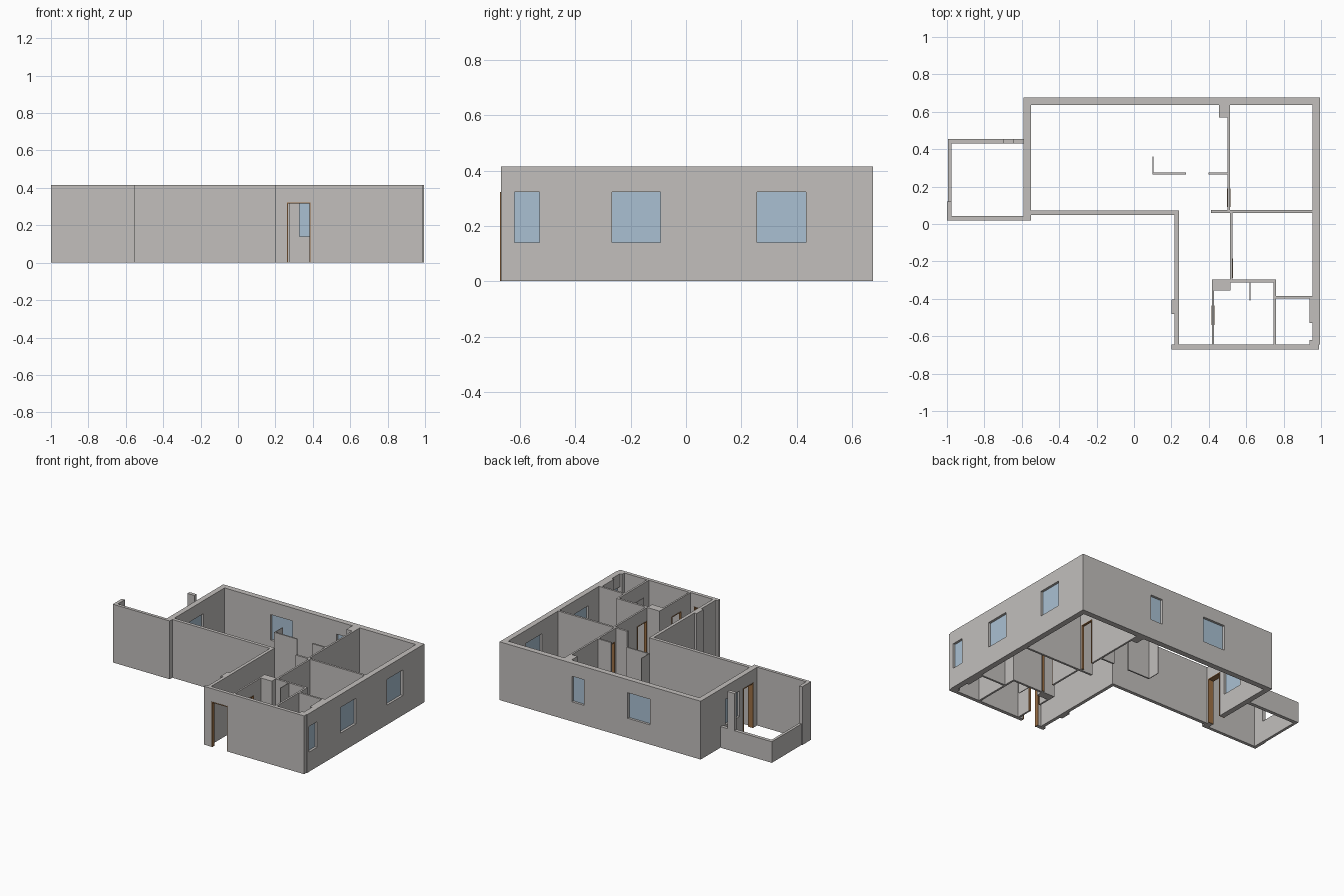
import bpy

if "Cube" in bpy.data.objects:
    bpy.data.objects.remove(bpy.data.objects["Cube"])

H = 0.415            # full wall height
LOW = 0.15           # parapet height
SILL, HEAD = 0.14, 0.322


def material(name, rgb):
    m = bpy.data.materials.new(name)
    m.use_nodes = True
    m.diffuse_color = (*rgb, 1)
    m.node_tree.nodes["Principled BSDF"].inputs["Base Color"].default_value = (*rgb, 1)
    return m


plaster = material("warm grey plaster", (0.54, 0.52, 0.505))
glass = material("pale blue glass", (0.40, 0.53, 0.65))
wood = material("brown wood", (0.33, 0.16, 0.06))


def box(name, x0, x1, y0, y1, z0=0, z1=H, mat=plaster):
    verts = [(x, y, z) for x in (x0, x1) for y in (y0, y1) for z in (z0, z1)]
    faces = [(0, 1, 3, 2), (4, 6, 7, 5), (0, 4, 5, 1),
             (2, 3, 7, 6), (0, 2, 6, 4), (1, 5, 7, 3)]
    mesh = bpy.data.meshes.new(name)
    mesh.from_pydata(verts, [], faces)
    mesh.materials.append(mat)
    ob = bpy.data.objects.new(name, mesh)
    bpy.context.collection.objects.link(ob)
    return ob


def wall(name, x0, x1, y0, y1, windows=(), doors=()):
    """Full-height wall with openings given as spans along its longer side."""
    body = box(name, x0, x1, y0, y1)
    along_x = x1 - x0 > y1 - y0
    n0, n1 = (y0, y1) if along_x else (x0, x1)

    def piece(label, a, b, c, d, z0, z1, mat=plaster):
        spans = (a, b, c, d) if along_x else (c, d, a, b)
        return box(label, *spans, z0, z1, mat)

    openings = [(a, b, SILL) for a, b in windows] + [(a, b, -0.1) for a, b in doors]
    for a, b, z0 in openings:
        cutter = piece("cutter", a, b, n0 - 0.05, n1 + 0.05, z0, HEAD)
        mod = body.modifiers.new("opening", "BOOLEAN")
        mod.operation, mod.solver, mod.object = "DIFFERENCE", "EXACT", cutter
        bpy.context.view_layer.objects.active = body
        bpy.ops.object.modifier_apply(modifier=mod.name)
        bpy.data.objects.remove(cutter)

    # Glass panes sit mid-wall
    mid = (n0 + n1) / 2
    for i, (a, b) in enumerate(windows):
        piece(f"{name}_pane_{i + 1}", a, b, mid - 0.003, mid + 0.003, SILL, HEAD, glass)

    # Wooden linings stand slightly proud of the wall
    t, p = 0.005, 0.002
    for i, (a, b) in enumerate(doors):
        for side, s, e, z0 in (("jamb_a", a, a + t, 0), ("jamb_b", b - t, b, 0),
                               ("head", a + t, b - t, HEAD - t)):
            piece(f"{name}_door_{i + 1}_{side}", s, e, n0 - p, n1 + p, z0, HEAD, wood)


# Outer walls
wall("back_wall", -0.59, 0.995, 0.637, 0.677, windows=[(-0.19, -0.015), (0.33, 0.425)])
wall("left_end_wall", -0.59, -0.552, 0.02, 0.637,
     windows=[(0.24, 0.40)], doors=[(0.085, 0.20)])
wall("living_front_wall", -0.552, 0.24, 0.049, 0.073)
wall("entry_side_wall", 0.217, 0.24, -0.645, 0.049)
wall("front_wall", 0.2, 0.99, -0.67, -0.645, doors=[(0.262, 0.388)])
wall("right_wall", 0.955, 0.995, -0.645, 0.637,
     windows=[(-0.62, -0.53), (-0.267, -0.093), (0.256, 0.434)])
box("entry_side_pier", 0.2, 0.217, -0.48, -0.405)
box("right_wall_thickening_back", 0.938, 0.955, -0.53, -0.385)
box("right_wall_thickening_front", 0.938, 0.955, -0.645, -0.62)

# Terrace enclosure
box("terrace_front_wall", -1, -0.59, 0.02, 0.042)
box("terrace_corner_stub", -1, -0.976, 0.042, 0.12)
box("terrace_side_parapet", -0.995, -0.976, 0.12, 0.455, 0, LOW)
box("terrace_back_parapet", -0.976, -0.59, 0.43, 0.455, 0, LOW)
box("terrace_back_post", -0.70, -0.645, 0.43, 0.455, LOW, H)

# Rooms behind the living space
wall("back_bedroom_wall", 0.5, 0.513, 0.075, 0.637, doors=[(0.09, 0.19)])
box("chimney_breast", 0.455, 0.5, 0.57, 0.637)
box("kitchen_screen", 0.1, 0.278, 0.265, 0.275)
box("kitchen_screen_return", 0.098, 0.103, 0.265, 0.36)
box("hall_wing_wall", 0.397, 0.5, 0.264, 0.276)
box("bedroom_divider", 0.412, 0.955, 0.06, 0.075)

# Middle bedroom and bathrooms
wall("middle_bedroom_wall", 0.514, 0.527, -0.30, 0.06, doors=[(-0.29, -0.185)])
box("bathroom_back_wall", 0.417, 0.758, -0.313, -0.298)
box("bathroom_duct", 0.417, 0.515, -0.355, -0.313)
wall("bathroom_hall_wall", 0.417, 0.429, -0.645, -0.355, doors=[(-0.54, -0.435)])
box("bathroom_divider", 0.745, 0.759, -0.645, -0.313)
box("small_room_wall", 0.759, 0.955, -0.398, -0.384)
box("shower_screen", 0.617, 0.622, -0.41, -0.313)
